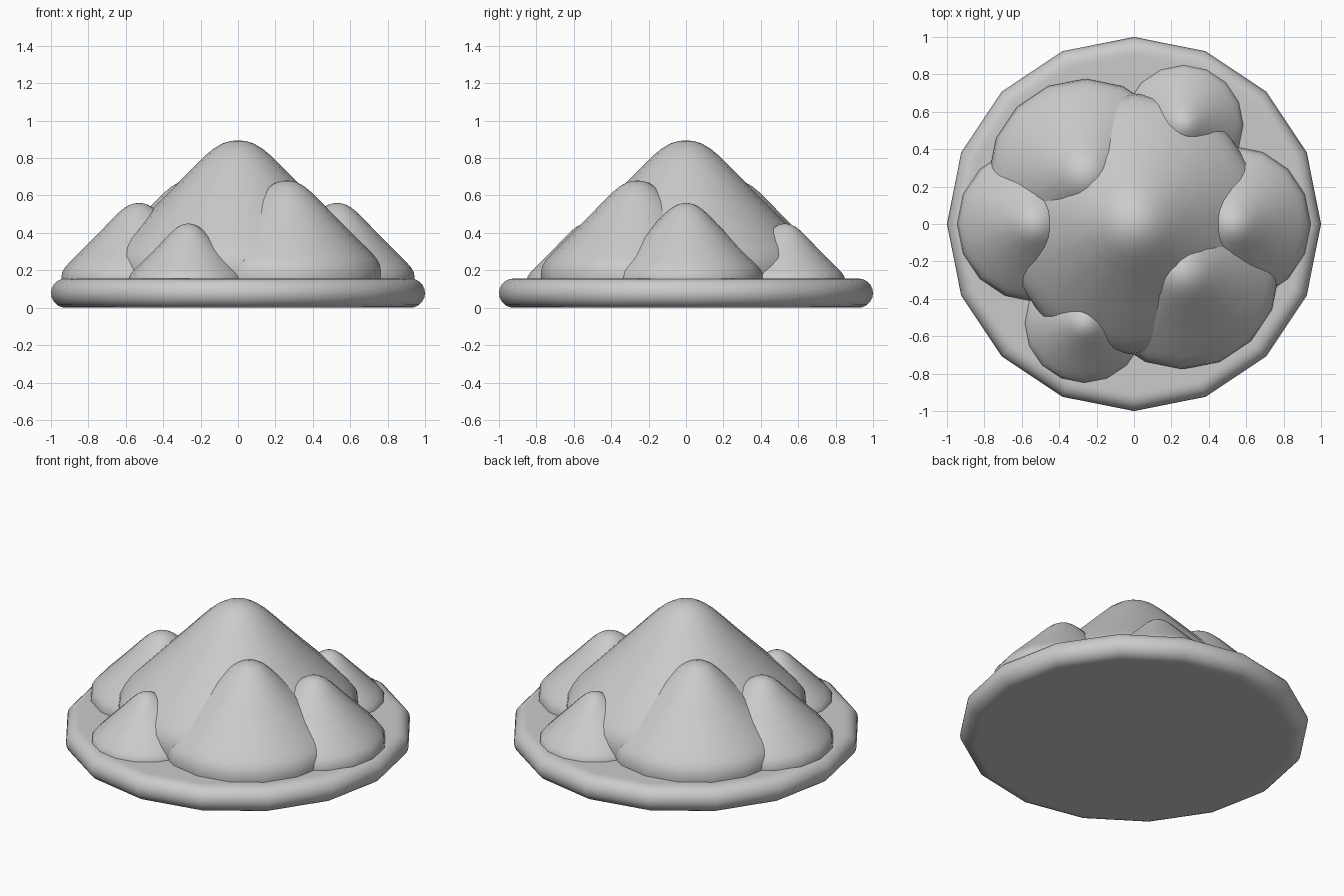
import bpy, bmesh, math

cube = bpy.data.objects.get("Cube")
if cube:
    bpy.data.objects.remove(cube, do_unlink=True)

SIDES = 16
stone = bpy.data.materials.new("pale_grey")
stone.use_nodes = True
GREY = (0.6, 0.6, 0.6, 1)
stone.diffuse_color = GREY
stone.node_tree.nodes["Principled BSDF"].inputs["Base Color"].default_value = GREY


def lathe(name, profile, location=(0, 0, 0), scale=1):
    """Turn a (radius, height) profile about z, vertices on the axes."""
    bm = bmesh.new()
    verts = [bm.verts.new((r, 0, z)) for r, z in profile]
    edges = [bm.edges.new(pair) for pair in zip(verts, verts[1:])]
    bmesh.ops.spin(bm, geom=verts + edges, cent=(0, 0, 0), axis=(0, 0, 1),
                   angle=math.tau, steps=SIDES)
    bmesh.ops.remove_doubles(bm, verts=bm.verts, dist=0.0005)
    bmesh.ops.recalc_face_normals(bm, faces=bm.faces)
    mesh = bpy.data.meshes.new(name)
    bm.to_mesh(mesh)
    bm.free()
    mesh.materials.append(stone)
    obj = bpy.data.objects.new(name, mesh)
    obj.location = location
    obj.scale = (scale,) * 3
    bpy.context.collection.objects.link(obj)
    bpy.ops.object.select_all(action='DESELECT')
    bpy.context.view_layer.objects.active = obj
    obj.select_set(True)
    bpy.ops.object.shade_smooth_by_angle(angle=math.radians(40))
    return obj


# Round plate with a half-round rim
HALF = 0.078
rim = [(1 - HALF + HALF * math.cos(a), HALF + HALF * math.sin(a))
       for a in (math.radians(-90 + 18 * i) for i in range(11))]
lathe("base_plate", [(0, 0), (0.9, 0)] + rim + [(0.9, 2 * HALF), (0, 2 * HALF)])

# Mounds: one unit-height profile with a soft tip and a rounded foot
mound = [(0, 1), (0.05, 0.995), (0.1, 0.98), (0.16, 0.945), (0.22, 0.895),
         (0.3, 0.815), (0.45, 0.66), (0.6, 0.51), (0.74, 0.37), (0.8, 0.305),
         (0.835, 0.25), (0.847, 0.18), (0.84, 0.08), (0.8, 0), (0, 0)]
FOOT = 0.07
lathe("centre_mound", mound, (0, 0, FOOT), 0.825)

# Each outer mound has a twin turned half way round the centre
for name, x, y, height in (("side_mound", 0.53, 0, 0.49),
                           ("large_mound", 0.26, -0.26, 0.61),
                           ("small_mound", 0.265, 0.53, 0.38)):
    for label, sign in (("left", 1), ("right", -1)):
        lathe(f"{label}_{name}", mound, (sign * x, sign * y, FOOT), height)
